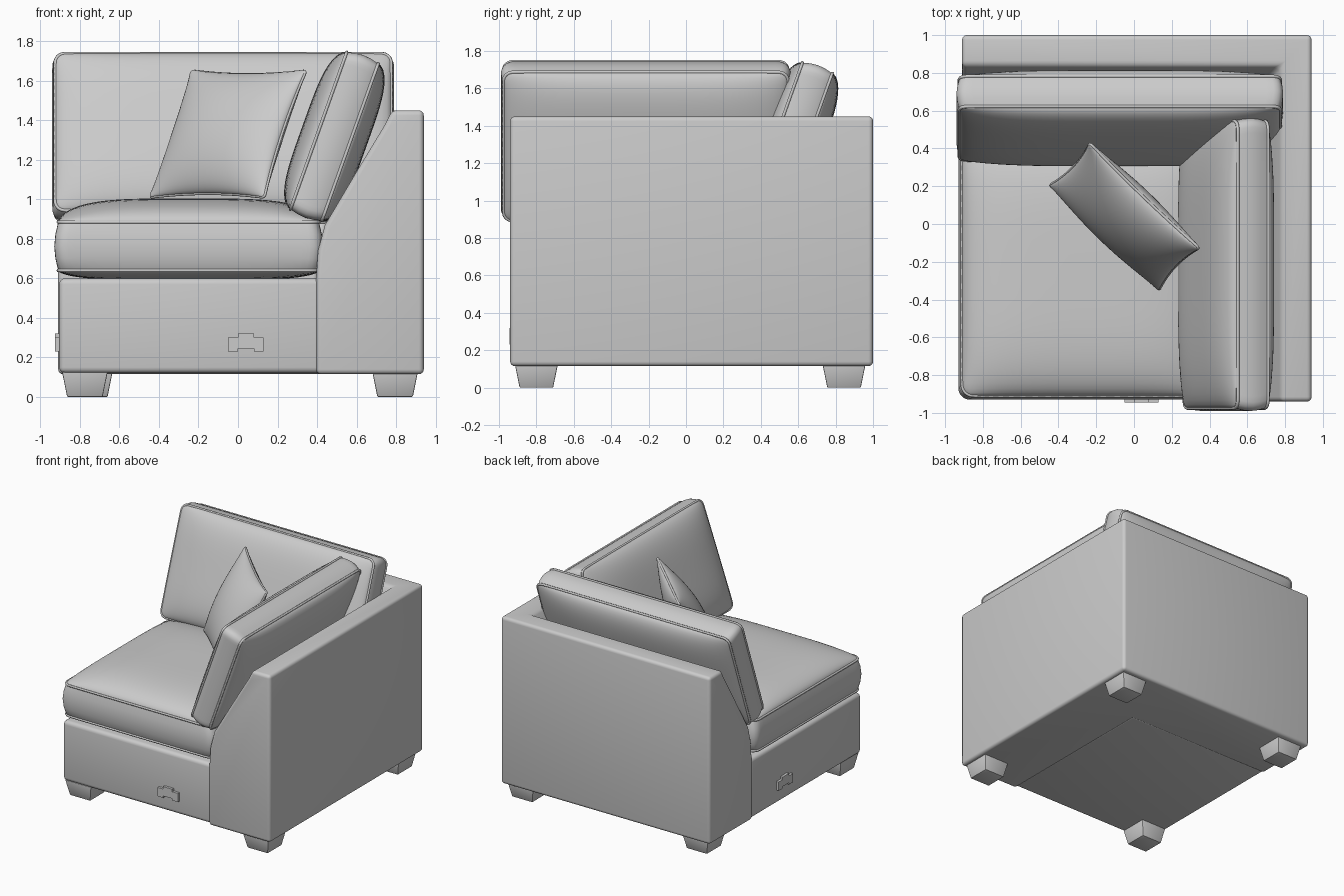
import bpy, bmesh, math
from mathutils import Matrix, Vector

if "Cube" in bpy.data.objects:
    bpy.data.objects.remove(bpy.data.objects["Cube"])

fabric = bpy.data.materials.new("grey fabric")
fabric.diffuse_color = (0.6, 0.6, 0.6, 1)
fabric.use_nodes = True
fabric.node_tree.nodes["Principled BSDF"].inputs["Base Color"].default_value = fabric.diffuse_color


def finish(name, bm, bevel=0.0, segments=4, angle=35):
    """Bevel sharp edges, make the object, shade it smooth by angle."""
    bmesh.ops.recalc_face_normals(bm, faces=bm.faces[:])
    if bevel:
        sharp = [e for e in bm.edges if e.calc_face_angle(0) > math.radians(40)]
        bmesh.ops.bevel(bm, geom=sharp, offset=bevel, segments=segments,
                        profile=0.5, affect='EDGES', clamp_overlap=True)
    me = bpy.data.meshes.new(name)
    bm.to_mesh(me)
    bm.free()
    me.materials.append(fabric)
    ob = bpy.data.objects.new(name, me)
    bpy.context.collection.objects.link(ob)
    bpy.ops.object.select_all(action='DESELECT')
    ob.select_set(True)
    bpy.context.view_layer.objects.active = ob
    bpy.ops.object.shade_smooth_by_angle(angle=math.radians(angle))
    return ob


def add_box(bm, lo, hi, taper=1.0):
    """Box between two corners; taper scales the bottom face."""
    lo, hi = Vector(lo), Vector(hi)
    mid, size = (lo + hi) / 2, hi - lo
    for v in bmesh.ops.create_cube(bm, size=1)["verts"]:
        k = taper if v.co.z < 0 else 1
        v.co = mid + Vector((v.co.x * size.x * k, v.co.y * size.y * k, v.co.z * size.z))


def cushion(name, mat, a, b, t, front, back, radius, power=4, expo=0.55,
            pinch=0.0, bulge=0.015, welt=0.009, n=28):
    """Puffed cushion of half size a x b and wall t, with piping round both seams."""
    def flat(u, v):
        x = u * a * (1 - pinch * (1 - v * v))
        y = v * b * (1 - pinch * (1 - u * u))
        dx, dy = (abs(x) - a + radius) / radius, (abs(y) - b + radius) / radius
        if dx > 0 and dy > 0:
            x = math.copysign(a - radius + radius * dx * math.sqrt(1 - dy * dy / 2), x)
            y = math.copysign(b - radius + radius * dy * math.sqrt(1 - dx * dx / 2), y)
        return x, y

    bm = bmesh.new()
    s = [math.sin(math.pi / 2 * (2 * i / n - 1)) for i in range(n + 1)]
    rim = ([(i, 0) for i in range(n)] + [(n, j) for j in range(n)] +
           [(n - i, n) for i in range(n)] + [(0, n - j) for j in range(n)])
    loops = []
    for sign, puff in ((1, front), (-1, back)):
        grid = []
        for u in s:
            row = []
            for v in s:
                dome = max(0, (1 - abs(u) ** power) * (1 - abs(v) ** power)) ** expo
                x, y = flat(u, v)
                row.append(bm.verts.new((x, y, sign * (t / 2 + puff * dome))))
            grid.append(row)
        for i in range(n):
            for j in range(n):
                bm.faces.new((grid[i][j], grid[i + 1][j], grid[i + 1][j + 1], grid[i][j + 1]))
        loops.append([grid[i][j] for i, j in rim])
    # boxed side wall with a soft outward bulge
    seams = [[v.co.copy() for v in lp] for lp in loops]
    rows = [loops[0]]
    for k in (0.25, 0.5, 0.75):
        out = bulge * math.sin(math.pi * k)
        rows.append([bm.verts.new((v.co.x * (1 + out / a), v.co.y * (1 + out / b), t * (0.5 - k)))
                     for v in loops[0]])
    rows.append(loops[1])
    m = len(rim)
    for r0, r1 in zip(rows, rows[1:]):
        for i in range(m):
            bm.faces.new((r0[i], r0[(i + 1) % m], r1[(i + 1) % m], r1[i]))
    finish(name, bm, angle=50).matrix_world = mat
    # piping
    cu = bpy.data.curves.new(name + "_piping", 'CURVE')
    cu.dimensions = '3D'
    cu.bevel_depth, cu.bevel_resolution = welt, 1
    for pts in seams if t > 0.05 else seams[:1]:
        sp = cu.splines.new('POLY')
        sp.points.add(m - 1)
        for p, co in zip(sp.points, pts):
            p.co = (co.x, co.y, co.z if t > 0.05 else 0, 1)
        sp.use_cyclic_u = True
    cu.materials.append(fabric)
    ob = bpy.data.objects.new(name + "_piping", cu)
    bpy.context.collection.objects.link(ob)
    ob.matrix_world = mat


def frame(center, x_dir, y_dir):
    """Matrix whose local X and Y follow the given directions."""
    x = Vector(x_dir).normalized()
    z = x.cross(Vector(y_dir)).normalized()
    y = z.cross(x)
    return Matrix.Translation(center) @ Matrix((x, y, z)).transposed().to_4x4()


# arm and back: one profile (distance in from outer wall, height) swept round the corner
profile = [(0, 0.115), (0, 1.45), (0.16, 1.45), (0.195, 1.38), (0.34, 1.14),
           (0.50, 0.87), (0.535, 0.74), (0.545, 0.6), (0.545, 0.115)]
bm = bmesh.new()
rings = [[bm.verts.new(p) for p in ring] for ring in (
    [(-0.91, 1 - d, z) for d, z in profile],
    [(0.94 - d, 1 - d, z) for d, z in profile],
    [(0.94 - d, -0.94, z) for d, z in profile])]
for r0, r1 in zip(rings, rings[1:]):
    for i in range(len(profile)):
        j = (i + 1) % len(profile)
        bm.faces.new((r0[i], r0[j], r1[j], r1[i]))
bm.faces.new(rings[0])
bm.faces.new(rings[2])
finish("arm_and_back_frame", bm, 0.025)

# seat base
bm = bmesh.new()
add_box(bm, (-0.905, -0.925, 0.12), (0.42, 0.48, 0.60))
finish("seat_base", bm, 0.03)

# tapered feet
for name, x, y in (("front_left_foot", -0.775, -0.80), ("front_right_foot", 0.795, -0.80),
                   ("back_left_foot", -0.75, 0.845), ("back_right_foot", 0.795, 0.845)):
    bm = bmesh.new()
    add_box(bm, (x - 0.115, y - 0.115, 0), (x + 0.115, y + 0.115, 0.125), taper=0.78)
    finish(name, bm, 0.006, 2)

# connector brackets: two ears and a raised centre tab, on the front and the open left side
for name, turn, at in (("front_bracket", 0, (0.04, -0.925, 0)),
                       ("left_bracket", -math.pi / 2, (-0.905, 0.06, 0))):
    bm = bmesh.new()
    for x0, x1, z0, z1 in ((-0.09, -0.04, 0.23, 0.30), (-0.04, 0.04, 0.245, 0.32),
                           (0.04, 0.09, 0.23, 0.30)):
        add_box(bm, (x0, -0.02, z0), (x1, 0.01, z1))
    finish(name, bm).matrix_world = Matrix.Translation(at) @ Matrix.Rotation(turn, 4, 'Z')

# seat cushion
cushion("seat_cushion", Matrix.Translation((-0.25, -0.24, 0.762)), 0.66, 0.67, 0.245,
        0.12, 0.05, 0.06, bulge=0.02)

# leaning cushions
cushion("back_cushion", frame((-0.075, 0.56, 1.312), (1, 0, 0), (0, 0.337, 0.941)),
        0.85, 0.422, 0.17, 0.085, 0.085, 0.05)
cushion("side_cushion", frame((0.4875, -0.215, 1.318), (0, -1, 0), (0.337, 0, 0.941)),
        0.76, 0.422, 0.17, 0.085, 0.085, 0.05)

# throw pillow set across the corner
cushion("throw_pillow", frame((-0.05, 0.04, 1.33), (0.72, -0.69, 0), (0.19, 0.24, 0.64)),
        0.40, 0.355, 0.016, 0.12, 0.12, 0.02, power=2, expo=0.6, pinch=0.06,
        bulge=0.0, welt=0.008)
